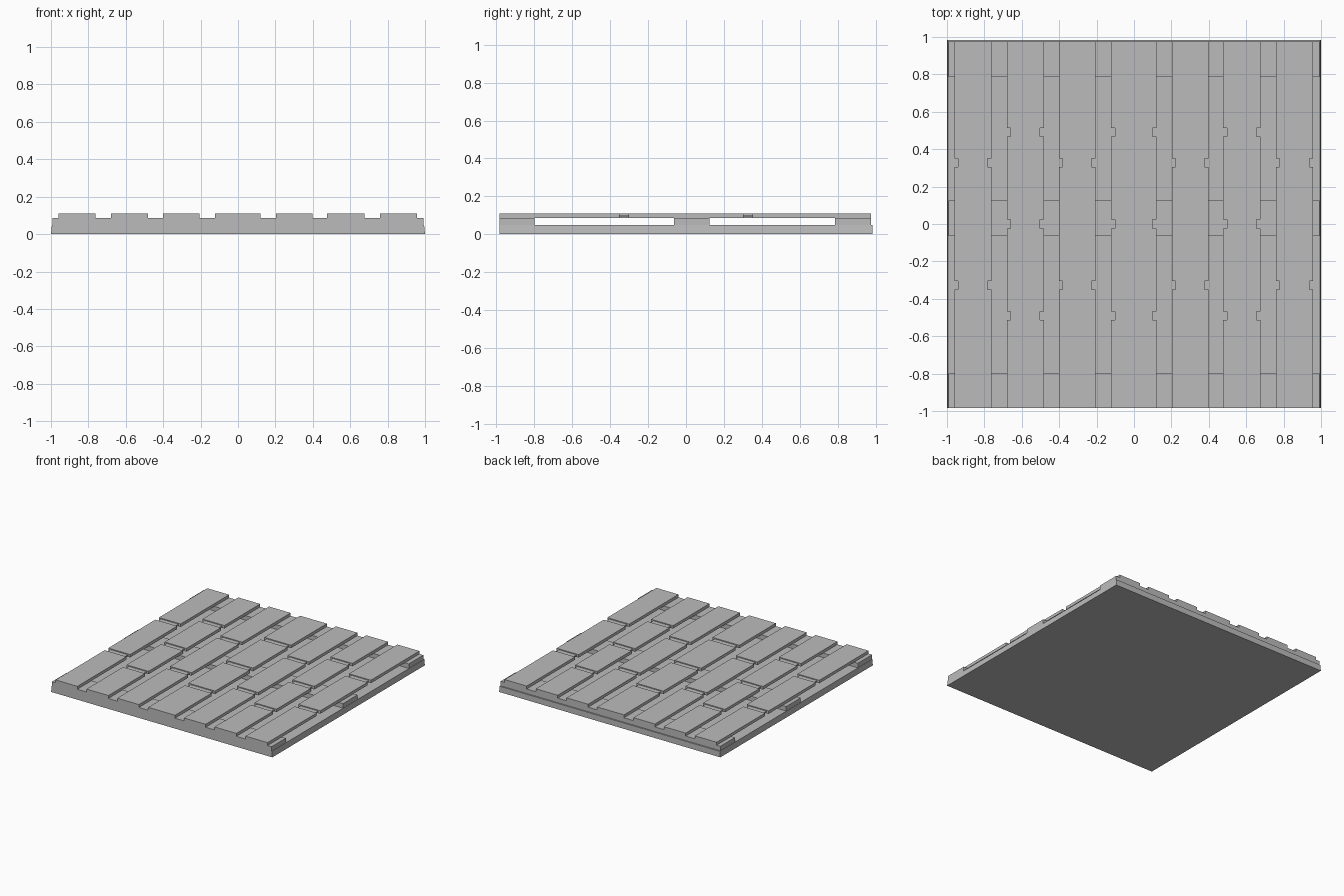
import bpy
import bmesh
from mathutils import Matrix, Vector

cube = bpy.data.objects.get("Cube")
if cube:
    bpy.data.objects.remove(cube, do_unlink=True)

# Single grey material
GREY = (0.5, 0.5, 0.5, 1.0)
grey = bpy.data.materials.new("plain grey")
grey.use_nodes = True
grey.diffuse_color = GREY
grey.node_tree.nodes["Principled BSDF"].inputs["Base Color"].default_value = GREY


def add_box(bm, x, y, z):
    """Add a box spanning the (low, high) pairs x, y and z."""
    spans = (x, y, z)
    centre = Vector([(a + b) / 2 for a, b in spans])
    size = [b - a for a, b in spans]
    matrix = Matrix.Translation(centre) @ Matrix.Diagonal((*size, 1))
    return bmesh.ops.create_cube(bm, size=1, matrix=matrix)["verts"]


def finish(bm, name):
    mesh = bpy.data.meshes.new(name)
    bm.to_mesh(mesh)
    bm.free()
    mesh.materials.append(grey)
    obj = bpy.data.objects.new(name, mesh)
    bpy.context.collection.objects.link(obj)
    return obj


BASE_TOP, BEAM_TOP, PLANK_TOP = 0.048, 0.085, 0.109
FRONT, BACK = -0.985, 0.975

# Base slab, with sides leaning in very slightly
bm = bmesh.new()
for v in add_box(bm, (-1, 1), (FRONT, -FRONT), (0, BASE_TOP)):
    if v.co.z > BASE_TOP / 2:
        v.co.x *= 0.995
finish(bm, "base_slab")

# Cross beams that carry the planks
beams = {
    "front_beam": (FRONT, -0.8),
    "middle_beam": (-0.063, 0.125),
    "back_beam": (0.787, BACK),
}
for name, span in beams.items():
    bm = bmesh.new()
    add_box(bm, (-0.993, 0.993), span, (BASE_TOP, BEAM_TOP))
    finish(bm, name)

# Rows of planks with staggered joints; a narrower bar bridges each joint
HALF_GAP = 0.023
INSET = 0.02
rows = [(-0.96, -0.763), (-0.68, -0.482), (-0.402, -0.207), (-0.122, 0.12),
        (0.202, 0.397), (0.477, 0.675), (0.758, 0.957)]
for i, (left, right) in enumerate(rows):
    joints = (-0.49, 0, 0.49) if i % 2 else (-0.327, 0.327)
    starts = [FRONT] + [j + HALF_GAP for j in joints]
    ends = [j - HALF_GAP for j in joints] + [BACK]

    bm = bmesh.new()
    for span in zip(starts, ends):
        add_box(bm, (left, right), span, (BEAM_TOP, PLANK_TOP))
    finish(bm, f"plank_row_{i + 1}")

    bm = bmesh.new()
    for j in joints:
        add_box(bm, (left + INSET, right - INSET),
                (j - HALF_GAP, j + HALF_GAP), (0.09, 0.102))
    finish(bm, f"joint_bars_{i + 1}")
